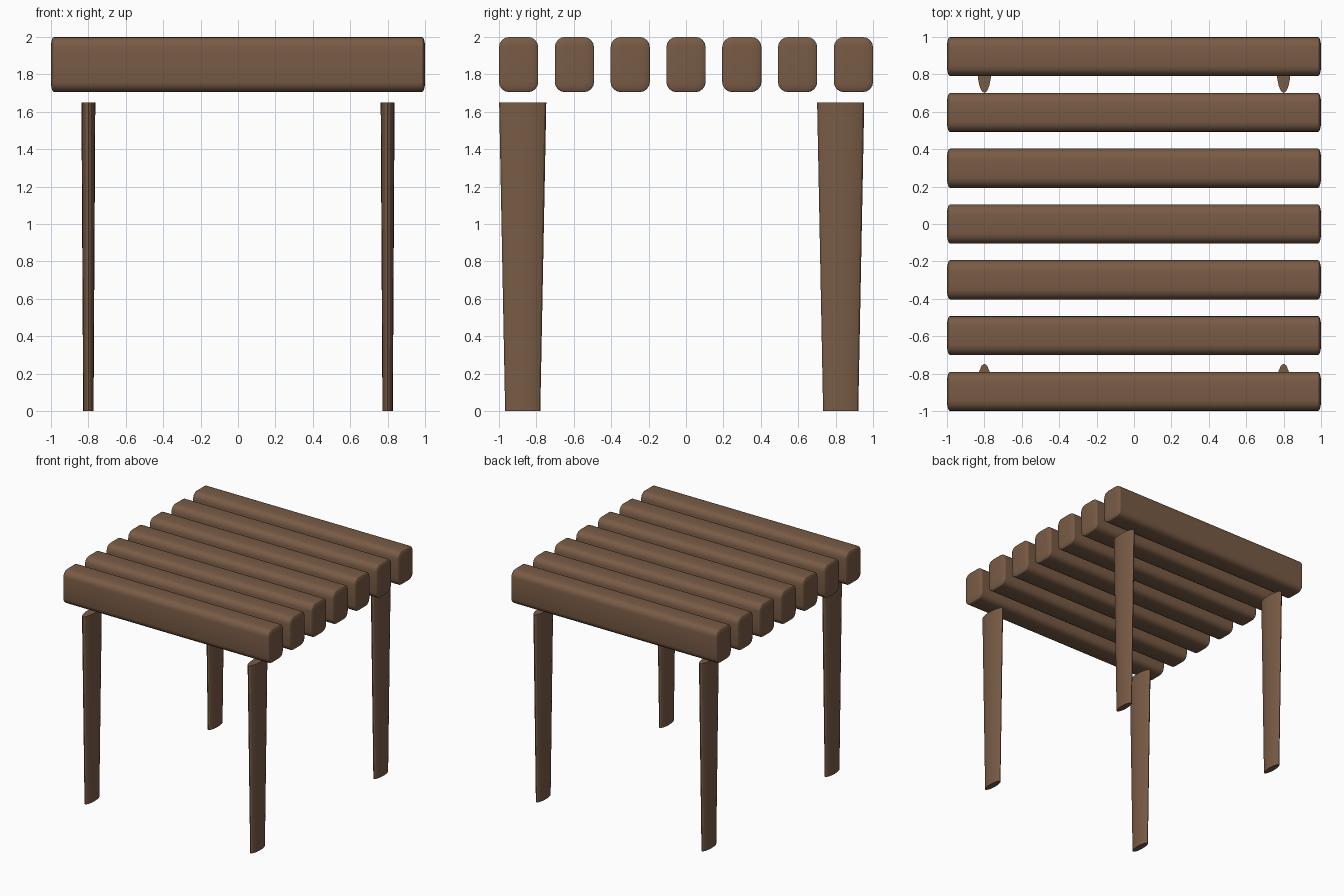
import bpy, bmesh
from mathutils import Matrix

if "Cube" in bpy.data.objects:
    bpy.data.objects.remove(bpy.data.objects["Cube"])

wood = bpy.data.materials.new("brown_wood")
wood.diffuse_color = (0.19, 0.105, 0.06, 1)
wood.use_nodes = True
wood.node_tree.nodes["Principled BSDF"].inputs["Base Color"].default_value = wood.diffuse_color


def finish(bm, name, location):
    bmesh.ops.recalc_face_normals(bm, faces=bm.faces)
    mesh = bpy.data.meshes.new(name)
    bm.to_mesh(mesh)
    bm.free()
    mesh.materials.append(wood)
    obj = bpy.data.objects.new(name, mesh)
    obj.location = location
    bpy.context.collection.objects.link(obj)
    bpy.ops.object.select_all(action='DESELECT')
    obj.select_set(True)
    bpy.context.view_layer.objects.active = obj
    bpy.ops.object.shade_smooth_by_angle()


def slat(name, y):
    # Bevelled block, squeezed along x so the end rounding is tighter
    bm = bmesh.new()
    squeeze = 0.3
    bmesh.ops.create_cube(bm, size=1, matrix=Matrix.Diagonal((2 / squeeze, 0.21, 0.295, 1)))
    bmesh.ops.bevel(bm, geom=bm.edges[:], offset=0.055, segments=4,
                    profile=0.5, affect='EDGES')
    bmesh.ops.scale(bm, vec=(squeeze, 1, 1), verts=bm.verts)
    finish(bm, name, (0, y, 1.8525))


def leg(name, x, y):
    # Flattened tapered cylinder, wider at the top
    bm = bmesh.new()
    bmesh.ops.create_cone(bm, cap_ends=True, segments=16, radius1=0.094,
                          radius2=0.126, depth=1.65)
    bmesh.ops.scale(bm, vec=(0.295, 1, 1), verts=bm.verts)
    finish(bm, name, (x, y, 0.825))


# Seven seat slats
for i in range(7):
    slat(f"slat_{i + 1}", -0.895 + i * 0.895 / 3)

# Four legs
for side, x in (("left", -0.8), ("right", 0.8)):
    leg(f"front_{side}_leg", x, -0.873)
    leg(f"back_{side}_leg", x, 0.827)
